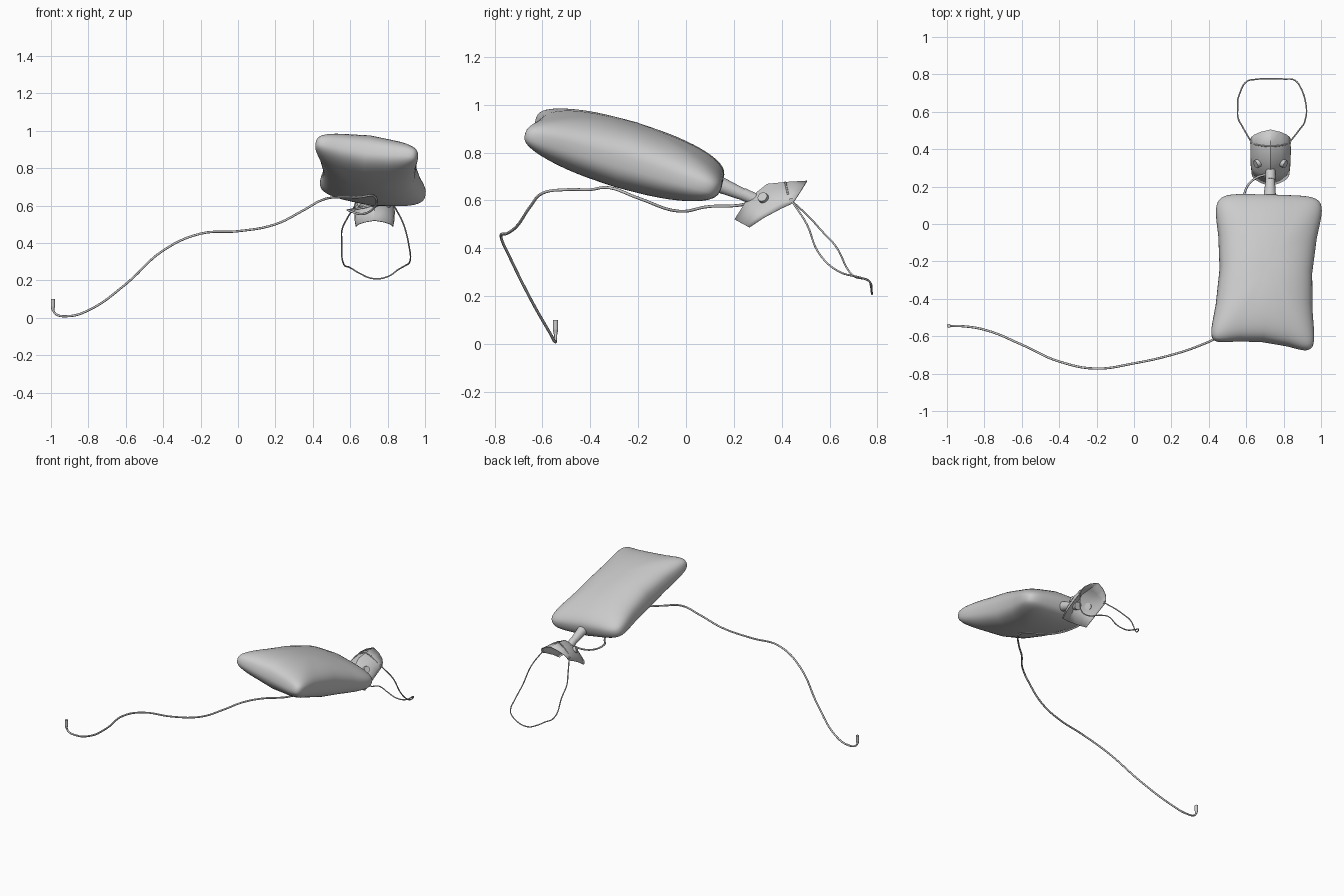
import bpy, bmesh
from math import copysign
from mathutils import Vector

if "Cube" in bpy.data.objects:
    bpy.data.objects.remove(bpy.data.objects["Cube"])

def add_mesh(name, bm, angle=None):
    bmesh.ops.recalc_face_normals(bm, faces=bm.faces[:])
    me = bpy.data.meshes.new(name)
    bm.to_mesh(me)
    bm.free()
    ob = bpy.data.objects.new(name, me)
    bpy.context.collection.objects.link(ob)
    if angle:
        bpy.ops.object.select_all(action='DESELECT')
        ob.select_set(True)
        bpy.context.view_layer.objects.active = ob
        bpy.ops.object.shade_smooth_by_angle(angle=angle)
    return ob

def hose(name, pts, radius):
    cu = bpy.data.curves.new(name, 'CURVE')
    cu.dimensions = '3D'
    cu.bevel_depth = radius
    cu.bevel_resolution = 2
    cu.resolution_u = 6
    cu.use_fill_caps = True
    sp = cu.splines.new('BEZIER')
    sp.bezier_points.add(len(pts) - 1)
    for bp, p in zip(sp.bezier_points, pts):
        bp.co = p
        bp.handle_left_type = bp.handle_right_type = 'AUTO'
    ob = bpy.data.objects.new(name, cu)
    bpy.context.collection.objects.link(ob)
    return ob

def cone(name, a, b, r1, r2, seg=20):
    a, b = Vector(a), Vector(b)
    bm = bmesh.new()
    bmesh.ops.create_cone(bm, cap_ends=True, segments=seg, radius1=r1, radius2=r2,
                          depth=(b - a).length)
    rot = (b - a).to_track_quat('Z', 'Y').to_matrix()
    for v in bm.verts:
        v.co = rot @ v.co + (a + b) / 2
    return add_mesh(name, bm, 0.7)

def power(t, e):
    return copysign(abs(t) ** e, t)

# Reservoir bag: superquadric pillow stretched over four corners, waisted in the middle
fl, fr = Vector((0.405, -0.63, 0.95)), Vector((0.965, -0.685, 0.875))
bl, br = Vector((0.435, 0.16, 0.705)), Vector((1.015, 0.145, 0.635))
across = (fr - fl).normalized()
up = across.cross((bl - fl).normalized()).normalized()
bm = bmesh.new()
bmesh.ops.create_uvsphere(bm, u_segments=80, v_segments=32, radius=1)
for v in bm.verts:
    x, y, z = v.co
    r = (x * x + y * y) ** 0.5
    c, s = (x / r, y / r) if r > 1e-5 else (0, 0)
    pr = r ** 0.8
    u, w = power(c, 0.32) * pr, power(s, 0.32) * pr
    h = power(z, 0.75) * 0.136 * (1 - 0.35 * abs(u * w))
    u0, w0 = u, w
    u *= 0.86 + 0.25 * w0 * w0
    w *= (0.92 + 0.16 * u0 * u0) if w0 < 0 else 1
    f = fl.lerp(fr, (u + 1) / 2)
    b = bl.lerp(br, (u + 1) / 2)
    v.co = f.lerp(b, (w + 1) / 2) + up * h
add_mesh("reservoir_bag", bm, 1.2)

# Neck between bag and mask
cone("bag_neck", (0.725, 0.12, 0.675), (0.73, 0.285, 0.605), 0.036, 0.02)
cone("neck_collar", (0.73, 0.235, 0.628), (0.73, 0.30, 0.598), 0.026, 0.026)

# Face mask: arched shell lofted through (ridge y, ridge z, rim y, rim z) stations
stations = [(0.205, 0.52, 0.265, 0.487, 0.098), (0.255, 0.60, 0.325, 0.527, 0.105),
            (0.34, 0.667, 0.40, 0.567, 0.106), (0.42, 0.675, 0.44, 0.585, 0.105),
            (0.505, 0.68, 0.455, 0.60, 0.105)]
arch = [(-1, 1), (-0.97, 0.82), (-0.84, 0.57), (-0.5, 0.25), (0, 0),
        (0.5, 0.25), (0.84, 0.57), (0.97, 0.82), (1, 1)]
bm = bmesh.new()
rows = [[bm.verts.new((0.73 + w * a, ry + (my - ry) * t, rz + (mz - rz) * t))
         for a, t in arch] for ry, rz, my, mz, w in stations]
for r0, r1 in zip(rows, rows[1:]):
    for i in range(len(arch) - 1):
        bm.faces.new((r0[i], r0[i + 1], r1[i + 1], r1[i]))
mask = add_mesh("face_mask", bm, 0.7)
sol = mask.modifiers.new("thickness", 'SOLIDIFY')
sol.thickness = 0.005
sol.offset = 0

# Valves and strap anchors on both sides of the mask
for side, tag in ((-1, "left"), (1, "right")):
    p = Vector((0.73 + side * 0.067, 0.325, 0.608))
    d = Vector((side * 0.8, -0.4, 0.45)).normalized()
    cone(tag + "_valve", p - d * 0.01, p + d * 0.016, 0.023, 0.021)
    q = Vector((0.73 + side * 0.104, 0.44, 0.60))
    cone(tag + "_strap_anchor", q - Vector((0.006, 0, 0)), q + Vector((0.006, 0, 0)), 0.01, 0.01)

# Nose clip
hose("nose_clip", [(0.73 + 0.105 * a, 0.415 + 0.02 * t, 0.676 - 0.09 * t)
                   for a, t in arch[2:7]], 0.004)

# Head strap
hose("head_strap", [(0.626, 0.44, 0.60), (0.58, 0.52, 0.525), (0.557, 0.565, 0.475),
                    (0.555, 0.625, 0.41), (0.566, 0.70, 0.285), (0.60, 0.76, 0.268),
                    (0.65, 0.773, 0.238), (0.72, 0.777, 0.21), (0.80, 0.775, 0.22),
                    (0.86, 0.768, 0.26), (0.885, 0.74, 0.274), (0.92, 0.635, 0.305),
                    (0.915, 0.555, 0.38), (0.885, 0.505, 0.50), (0.834, 0.44, 0.60)], 0.004)

# Oxygen supply tube
hose("supply_tube", [(-0.99, -0.545, 0.06), (-0.98, -0.545, 0.025), (-0.91, -0.547, 0.009),
                     (-0.80, -0.565, 0.04), (-0.60, -0.645, 0.18), (-0.40, -0.735, 0.36),
                     (-0.20, -0.773, 0.45), (0, -0.745, 0.463), (0.20, -0.70, 0.50),
                     (0.35, -0.65, 0.575), (0.45, -0.60, 0.63), (0.54, -0.50, 0.645),
                     (0.65, -0.40, 0.645), (0.72, -0.32, 0.653), (0.74, -0.20, 0.61),
                     (0.67, -0.03, 0.555), (0.59, 0.10, 0.575), (0.60, 0.19, 0.577),
                     (0.65, 0.245, 0.585), (0.73, 0.27, 0.605)], 0.006)

# Connector at the free end of the tube
cone("tube_connector", (-0.99, -0.545, 0.04), (-0.99, -0.545, 0.06), 0.007, 0.011, 12)
cone("tube_connector_sleeve", (-0.99, -0.545, 0.06), (-0.99, -0.545, 0.10), 0.011, 0.011, 12)
